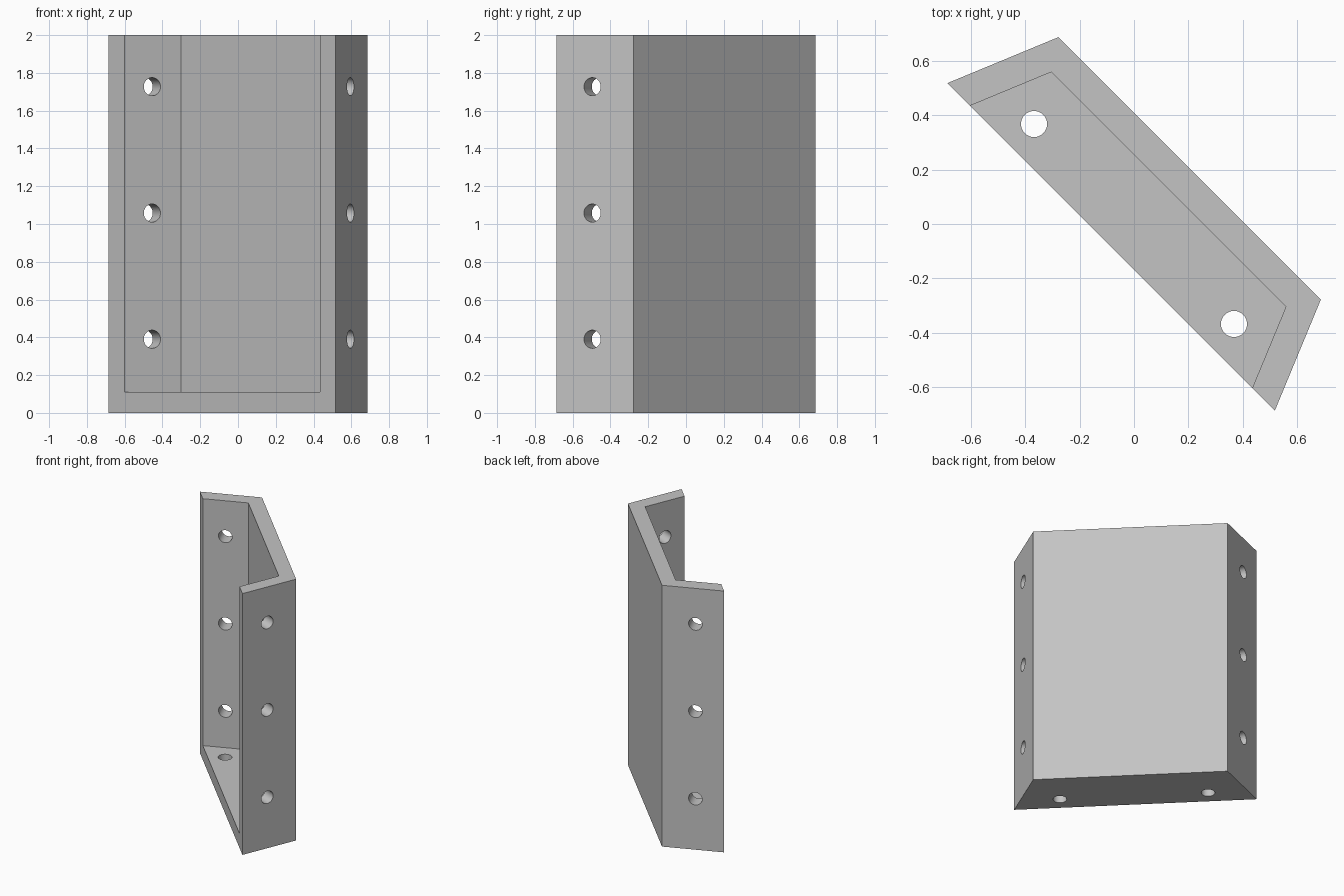
import bpy, bmesh, math
from mathutils import Vector

cube = bpy.data.objects.get("Cube")
if cube:
    bpy.data.objects.remove(cube, do_unlink=True)

HEIGHT, FLOOR, HOLE_RADIUS = 2.0, 0.11, 0.048

grey = bpy.data.materials.new("plain grey")
grey.use_nodes = True
colour = (0.55, 0.55, 0.55, 1)
grey.diffuse_color = colour
grey.node_tree.nodes["Principled BSDF"].inputs["Base Color"].default_value = colour


def mirrored(points):
    """Complete a half profile by reflecting it across the diagonal x = y."""
    return points + [(y, x) for x, y in reversed(points)]


def prism(name, profile, bottom, top):
    bm = bmesh.new()
    face = bm.faces.new([bm.verts.new((x, y, bottom)) for x, y in profile])
    extruded = bmesh.ops.extrude_face_region(bm, geom=[face])["geom"]
    verts = [v for v in extruded if isinstance(v, bmesh.types.BMVert)]
    bmesh.ops.translate(bm, verts=verts, vec=(0, 0, top - bottom))
    bmesh.ops.recalc_face_normals(bm, faces=bm.faces)
    mesh = bpy.data.meshes.new(name)
    bm.to_mesh(mesh)
    bm.free()
    mesh.materials.append(grey)
    obj = bpy.data.objects.new(name, mesh)
    bpy.context.collection.objects.link(obj)
    return obj


def drill(location, axis):
    bpy.ops.mesh.primitive_cylinder_add(
        vertices=40, radius=HOLE_RADIUS, depth=0.3, location=location,
        rotation=Vector(axis).to_track_quat("Z", "Y").to_euler())
    cutter = bpy.context.object
    cutter.name = "hole_cutter"
    cutter.data.materials.append(grey)
    return cutter


# Channel body with angled side flanges
bracket = prism("bracket", mirrored([(-0.685, 0.517), (-0.277, 0.686)]), 0, HEIGHT)

# Cavity above the floor, open at the front and top
inner_front, inner_back = Vector((-0.602, 0.434)), Vector((-0.303, 0.558))
beyond = inner_front + (inner_front - inner_back)
cutters = [prism("cavity_cutter", mirrored([tuple(beyond), tuple(inner_back)]),
                 FLOOR, HEIGHT + 0.2)]

# Three bolt holes in each flange
slant = math.radians(22.5)
nx, ny = -math.sin(slant), math.cos(slant)
for z in (0.39, 1.058, 1.727):
    cutters.append(drill((-0.476, 0.547, z), (nx, ny, 0)))
    cutters.append(drill((0.547, -0.476, z), (ny, nx, 0)))

# Two bolt holes in the floor
for side in (-1, 1):
    cutters.append(drill((side * 0.367, -side * 0.367, FLOOR / 2), (0, 0, 1)))

# Cut everything, then discard the cutters
bpy.ops.object.select_all(action="DESELECT")
bracket.select_set(True)
bpy.context.view_layer.objects.active = bracket
for cutter in cutters:
    cut = bracket.modifiers.new("cut", "BOOLEAN")
    cut.operation = "DIFFERENCE"
    cut.solver = "EXACT"
    cut.object = cutter
    bpy.ops.object.modifier_apply(modifier=cut.name)
    bpy.data.objects.remove(cutter, do_unlink=True)

bpy.ops.object.shade_smooth_by_angle(angle=math.radians(20))
